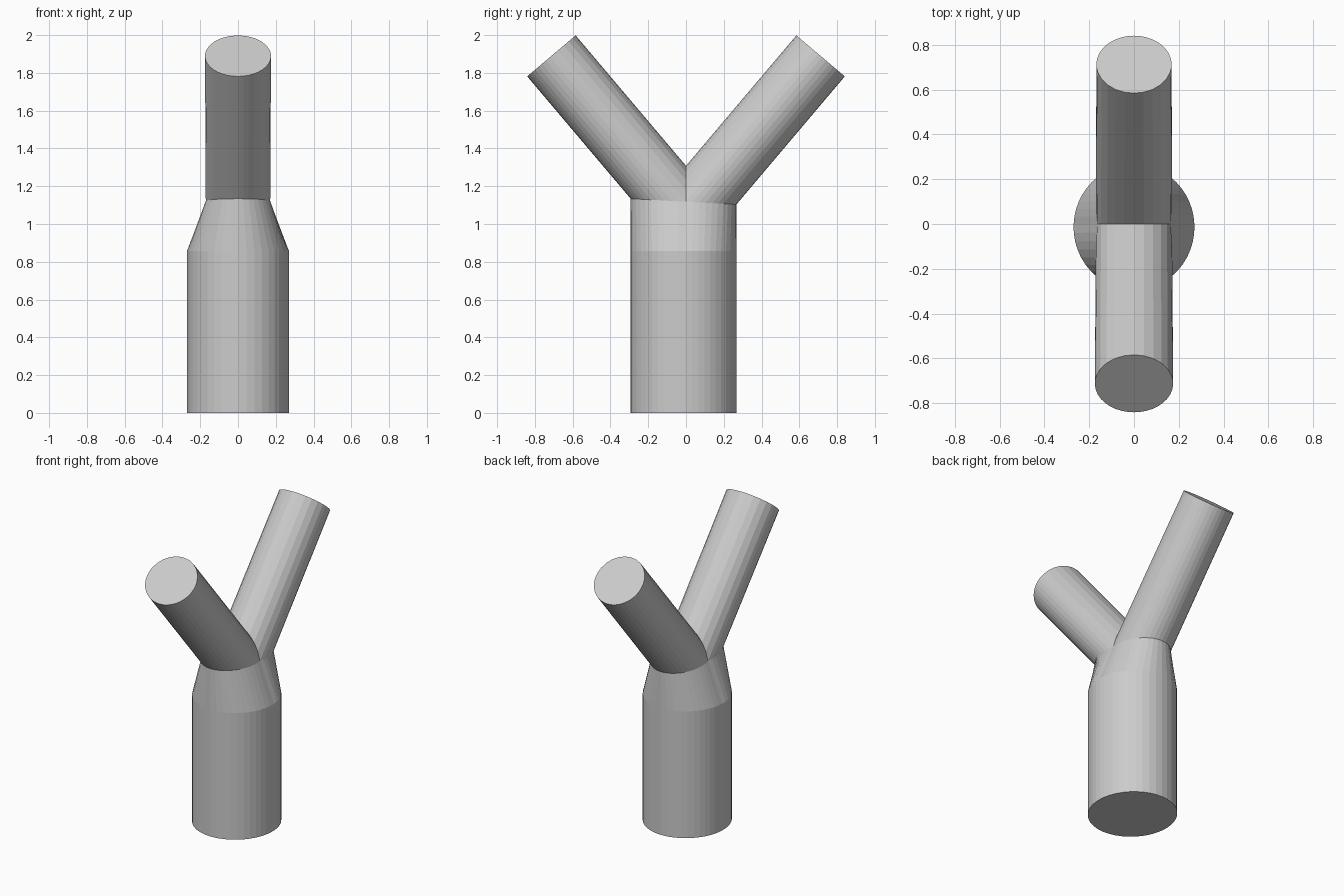
import bpy, bmesh
from math import sin, cos, asin, atan2, pi, hypot
from mathutils import Vector

if "Cube" in bpy.data.objects:
    bpy.data.objects.remove(bpy.data.objects["Cube"])

R = 0.168                      # branch radius
RIM_Z, RIM_TILT = 1.118, -0.054  # slightly tilted plane where trunk meets branches
RIM_STEPS, ARCH_STEPS = 22, 10
n = hypot(0.55, 0.65)
DY, DZ = 0.55 / n, 0.65 / n

bm = bmesh.new()


def branch(side, rx_end):
    """Add one branch tube; return its lower rim vertices in order."""
    axis = Vector((0, side * DY, DZ))
    inner = Vector((0, -side * DZ, DY))
    centre = Vector((0, side * 0.7125, 1.89))
    corner = asin((Vector((0, 0, RIM_Z)) - centre).dot(inner) / R)

    def pair(a, on_rim):
        base = centre + Vector((0.171 * cos(a), 0, 0)) + inner * (R * sin(a))
        end = centre + Vector((rx_end * cos(a), 0, 0)) + inner * (R * sin(a))
        if on_rim:
            t = (RIM_Z + RIM_TILT * base.y - base.z) / (axis.z - RIM_TILT * axis.y)
        else:
            t = -base.y / axis.y
        return bm.verts.new(base + axis * t), bm.verts.new(end)

    span = pi + 2 * corner
    rim = [pair(pi - corner + span * i / RIM_STEPS, True) for i in range(RIM_STEPS + 1)]
    arch = [pair(corner + (pi - 2 * corner) * i / ARCH_STEPS, False)
            for i in range(1, ARCH_STEPS)]
    ring = rim + arch
    for (a, b), (c, d) in zip(ring, ring[1:] + ring[:1]):
        bm.faces.new((a, c, d, b))
    bm.faces.new([e for _, e in ring])
    return [b for b, _ in rim]


# Two branches meeting in a valley at y = 0
front_rim = branch(-1, 0.175)
back_rim = branch(1, 0.168)

# Shoulder and trunk, following the joint outline of the branches
outline = front_rim + back_rim[::-1][1:-1]
shoulder, foot = [], []
for v in outline:
    a = atan2((v.co.y + 0.012) / 0.279, v.co.x / 0.171)
    x, y = 0.27 * cos(a), -0.014 + 0.281 * sin(a)
    shoulder.append(bm.verts.new((x, y, 0.857)))
    foot.append(bm.verts.new((x, y, 0)))
for lower, upper in ((foot, shoulder), (shoulder, outline)):
    for i in range(len(outline)):
        j = (i + 1) % len(outline)
        bm.faces.new((lower[i], lower[j], upper[j], upper[i]))
bm.faces.new(foot)

# Weld the valley and rim seams
bmesh.ops.remove_doubles(bm, verts=bm.verts, dist=0.0005)
bmesh.ops.recalc_face_normals(bm, faces=bm.faces)
mesh = bpy.data.meshes.new("forked_pipe")
bm.to_mesh(mesh)
bm.free()
bpy.context.collection.objects.link(bpy.data.objects.new("forked_pipe", mesh))
